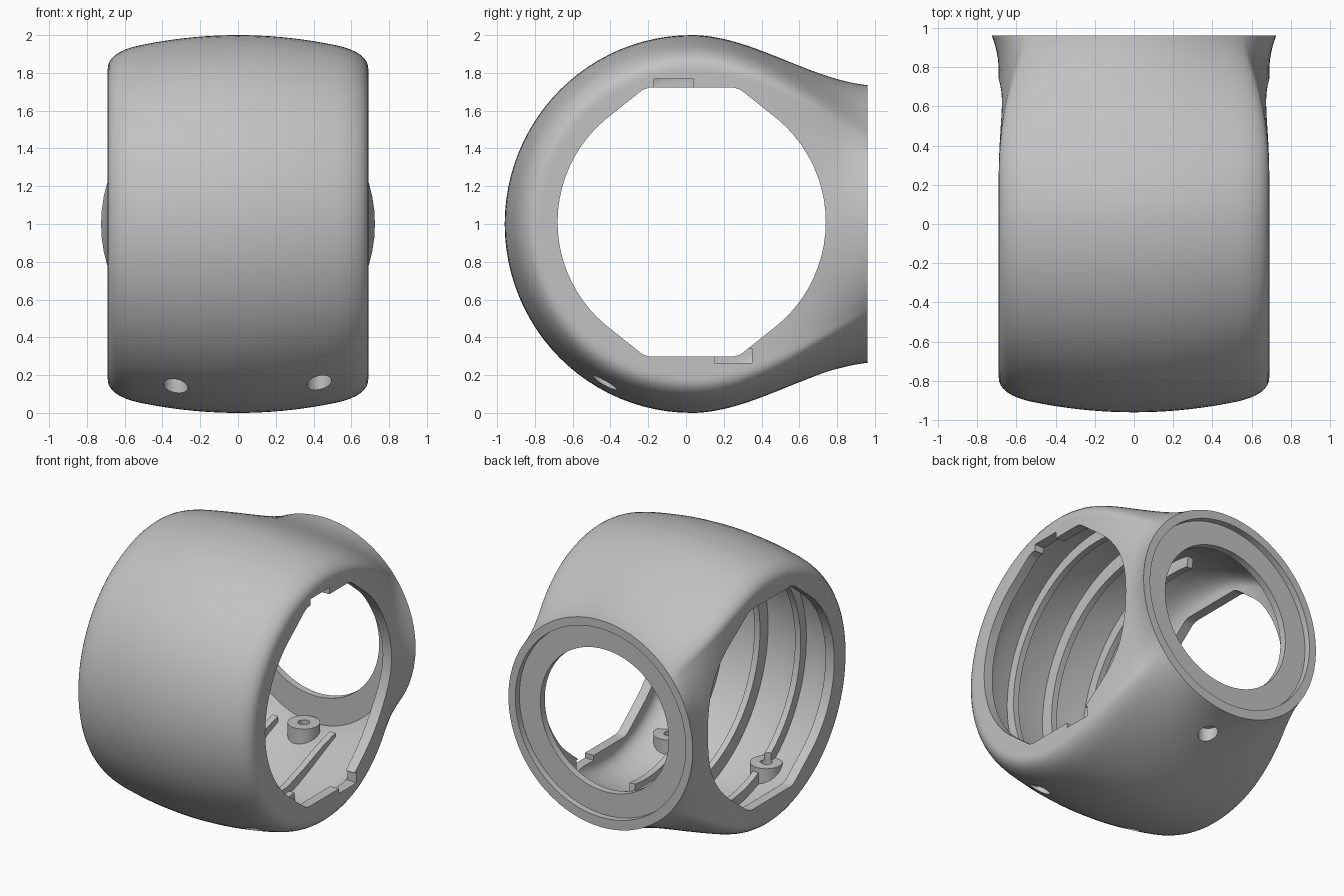
import bpy, bmesh
from math import sin, cos, pi, atan2, radians
from mathutils import Vector, geometry

cube = bpy.data.objects.get("Cube")
if cube:
    bpy.data.objects.remove(cube, do_unlink=True)

grey = bpy.data.materials.new("plain grey")
grey.use_nodes = True
grey.diffuse_color = (0.54, 0.54, 0.54, 1)
grey.node_tree.nodes["Principled BSDF"].inputs["Base Color"].default_value = (0.54, 0.54, 0.54, 1)

CY, CZ = 0.03, 1.0      # axis of the barrel
W = 0.69                # half width


def finish(name, bm):
    """Weld, turn all faces outward and make an object."""
    bmesh.ops.remove_doubles(bm, verts=bm.verts, dist=1e-5)
    bm.normal_update()
    bmesh.ops.recalc_face_normals(bm, faces=bm.faces)
    if bm.calc_volume(signed=True) < 0:
        bmesh.ops.reverse_faces(bm, faces=bm.faces)
    me = bpy.data.meshes.new(name)
    bm.to_mesh(me)
    bm.free()
    ob = bpy.data.objects.new(name, me)
    bpy.context.collection.objects.link(ob)
    me.materials.append(grey)
    return ob


def prism(name, pts, offset):
    """Closed outline of points pushed along an offset."""
    bm = bmesh.new()
    a = [bm.verts.new(p) for p in pts]
    b = [bm.verts.new(Vector(p) + Vector(offset)) for p in pts]
    bm.faces.new(a[::-1])
    bm.faces.new(b)
    for i in range(len(a)):
        j = (i + 1) % len(a)
        bm.faces.new((a[i], a[j], b[j], b[i]))
    return finish(name, bm)


def cylinder(name, x, y, z, r, axis, n=48):
    """Cylinder starting at a point, along y or z."""
    ring = [(r * cos(2 * pi * i / n), r * sin(2 * pi * i / n)) for i in range(n)]
    if axis.y:
        return prism(name, [(x + a, y, z + b) for a, b in ring], axis)
    return prism(name, [(x + a, y + b, z) for a, b in ring], axis)


def volume(me):
    bm = bmesh.new()
    bm.from_mesh(me)
    v = bm.calc_volume(signed=True)
    bm.free()
    return v


def cut(target, cutters):
    """Subtract each cutter, keeping the first sound result, then remove it."""
    for c in cutters:
        before = volume(target.data)
        for solver in ("MANIFOLD", "EXACT", "FLOAT"):
            mod = target.modifiers.new("cut", "BOOLEAN")
            mod.operation = "DIFFERENCE"
            mod.solver = solver
            mod.object = c
            bpy.context.view_layer.update()
            deps = bpy.context.evaluated_depsgraph_get()
            me = bpy.data.meshes.new_from_object(target.evaluated_get(deps))
            target.modifiers.clear()
            if 0.15 * before < volume(me) < before - 1e-6:
                target.data = me
                break
        bpy.data.objects.remove(c, do_unlink=True)


def half_profile():
    """Domed rim with rounded shoulders, as (x, radius) from +x to -x."""
    side = [(W, 0.1 * i) for i in range(9)]
    p0, p1, p2 = Vector((W, 0.82)), Vector((W, 0.909)), Vector((0.52, 0.946))
    side += [tuple(p0 * (1 - t) ** 2 + p1 * 2 * t * (1 - t) + p2 * t * t)
             for t in [i / 8 for i in range(9)]]
    side += [(x, 1 - 0.2 * x * x) for x in [0.52 * (1 - i / 9) for i in range(1, 10)]]
    return side + [(-x, r) for x, r in reversed(side[:-1])]


def smooth(u):
    return u * u * (3 - 2 * u)


def barrel(name, sx, sr, end_y, end_r, flare):
    """Half revolved front, lofted at the back into a round neck."""
    prof = half_profile()
    bm = bmesh.new()

    def skin(rows, closed):
        rows = [[bm.verts.new(p) for p in row] for row in rows]
        n = len(rows[0])
        for a, b in zip(rows, rows[1:]):
            for i in range(n if closed else n - 1):
                j = (i + 1) % n
                bm.faces.new((a[i], a[j], b[j], b[i]))
        return rows

    # front half
    steps = 48
    skin([[(x * sx, CY - 0.99 * sr * r * sin(pi * k / steps), CZ + sr * r * cos(pi * k / steps))
           for x, r in prof] for k in range(steps + 1)], False)
    # back loft: height eases down early, the outline turns round late
    loop = [(x / W, r) for x, r in prof] + [(x / W, -r) for x, r in reversed(prof[1:-1])]
    rows = []
    for k in range(33):
        u = k / 32
        y = CY + (end_y - CY) * u
        h = sr + (end_r - sr) * smooth(u * 0.93) / smooth(0.93)
        s = max(0, (y - 0.2) / (end_y - 0.2)) ** 2.4
        w = W * sx + flare * max(0, (y - 0.78) / 0.18) ** 2
        row = []
        for x, z in loop:
            a = atan2(z, x)
            row.append((w * (x + (cos(a) - x) * s), y, CZ + h * (z + (sin(a) - z) * s)))
        rows.append(row)
    rows = skin(rows, True)
    bm.faces.new(rows[-1])
    return finish(name, bm)


def rib(x):
    """Arc on the inner front wall."""
    arc = [radians(-10 + 198 * i / 40) for i in range(41)]
    pts = [(x - 0.022, CY - r * sin(a), CZ + r * cos(a))
           for r, seq in ((0.83, arc), (1.1, arc[::-1])) for a in seq]
    return prism("rib", pts, (0.044, 0, 0))


def floor_rib(x):
    """Short rib rising with the floor towards the back."""
    line = [(0, 0.17), (0.2, 0.17), (0.4, 0.235), (0.6, 0.31), (0.74, 0.35), (0.74, -0.2), (0, -0.2)]
    return prism("floor_rib", [(x - 0.022, y, z) for y, z in line], (0.044, 0, 0))


def box(name, x0, x1, y0, y1, z0, z1):
    return prism(name, [(x0, y0, z0), (x0, y1, z0), (x0, y1, z1), (x0, y0, z1)], (x1 - x0, 0, 0))


up = Vector((0, 0, 1))
back = Vector((0, 1, 0))
# screw posts: x, y and top height
screws = [(-0.33, -0.43, 0.285), (0.43, -0.43, 0.285), (0, 0.74, 0.36)]

# Cavity, with ribs and screw posts left standing
cavity = barrel("cavity", 0.9, 0.93, 0.865, 0.695, 0)
cut(cavity, [rib(x) for x in (-0.32, 0, 0.32)]
    + [floor_rib(x) for x in (-0.225, 0.225)]
    + [cylinder("post", x, y, -0.2, 0.105, up * (top + 0.2)) for x, y, top in screws])

# Side opening: a circle with flat top and bottom
ring = [Vector((CY + 0.71 * cos(2 * pi * i / 72), 1.01 + 0.71 * sin(2 * pi * i / 72))) for i in range(72)]
ring += [Vector((CY + sy * a, 1.01 + sz * b)) for sy in (-1, 1) for sz in (-1, 1)
         for a, b in ((0.225, 0.712), (0.26, 0.7), (0.285, 0.68))]
order = geometry.convex_hull_2d(ring)
opening = prism("opening", [(-1, ring[i].x, ring[i].y) for i in order], (2, 0, 0))

# Key notches in the left rim
notches = [box("notch", 0.55, 0.8, -0.17, 0.04, 1.6, 1.768),
           box("notch", 0.55, 0.8, 0.15, 0.35, 0.264, 0.34)]

# Rear recess and port, screw bores
rear = [cylinder("recess", 0, 0.915, 1.005, 0.67, back * 0.3, 96),
        cylinder("port", 0, 0.7, 1.005, 0.505, back * 0.4, 96)]
bores = [cylinder("head_bore", x, y, -0.2, 0.065, up * (top + 0.13), 32) for x, y, top in screws]
bores += [cylinder("screw_bore", x, y, -0.1, 0.038, up * 0.6, 24) for x, y, top in screws]

# Shell
shell = barrel("round_housing", 1, 1, 0.96, 0.735, 0.035)
cut(shell, [cavity, opening] + notches + rear + bores)

bpy.ops.object.select_all(action="DESELECT")
shell.select_set(True)
bpy.context.view_layer.objects.active = shell
bpy.ops.object.shade_smooth_by_angle(angle=radians(32))
